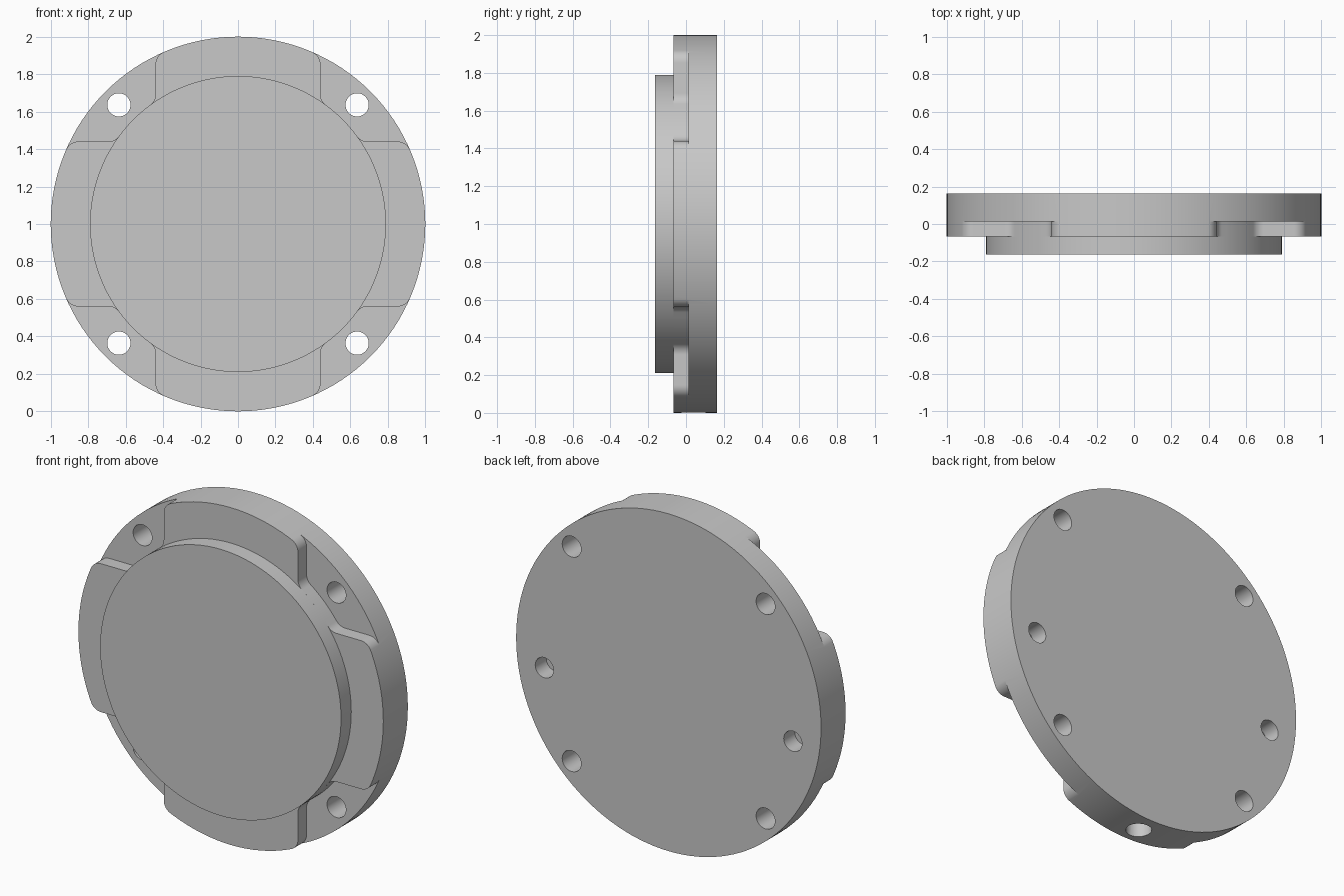
import bpy, bmesh, math
from math import cos, sin, pi, atan2, sqrt
from mathutils import Vector

if "Cube" in bpy.data.objects:
    bpy.data.objects.remove(bpy.data.objects["Cube"])

CENTRE_Z = 1.0
RIM_R, CAP_R = 1.0, 0.79
CAP_FRONT, PAD_FRONT, FLOOR, BACK = -0.163, -0.067, 0.014, 0.163
PAD_HALF, FILLET = 0.44, 0.07

grey = bpy.data.materials.new("light_grey")
grey.use_nodes = True
colour = (0.58, 0.58, 0.58, 1)
grey.diffuse_color = colour
grey.node_tree.nodes["Principled BSDF"].inputs["Base Color"].default_value = colour


def arc(cx, cz, r, a0, a1, steps):
    return [(cx + r * cos(a0 + (a1 - a0) * i / steps),
             cz + r * sin(a0 + (a1 - a0) * i / steps)) for i in range(steps + 1)]


def circle(cx, cz, r, steps):
    return arc(cx, cz, r, 0, 2 * pi, steps)[:-1]


def prism(name, outline, start, end, vertical=False, open_end=False):
    """Extrude an outline along y, or along z when vertical."""
    def place(p, d):
        return Vector((p[0], p[1], d)) if vertical else Vector((p[0], d, p[1] + CENTRE_Z))
    bm = bmesh.new()
    first = [bm.verts.new(place(p, start)) for p in outline]
    last = [bm.verts.new(place(p, end)) for p in outline]
    n = len(outline)
    for i in range(n):
        j = (i + 1) % n
        bm.faces.new((first[i], first[j], last[j], last[i]))
    bm.faces.new(first)
    cover = bm.faces.new(last)
    bmesh.ops.recalc_face_normals(bm, faces=bm.faces)
    if open_end:
        bmesh.ops.delete(bm, geom=[cover], context='FACES_ONLY')
    mesh = bpy.data.meshes.new(name)
    bm.to_mesh(mesh)
    bm.free()
    mesh.materials.append(grey)
    obj = bpy.data.objects.new(name, mesh)
    bpy.context.collection.objects.link(obj)
    return obj


def activate(obj):
    bpy.ops.object.select_all(action='DESELECT')
    obj.select_set(True)
    bpy.context.view_layer.objects.active = obj


def cut(body, cutter):
    cutter.hide_render = True
    activate(body)
    mod = body.modifiers.new("cut", 'BOOLEAN')
    mod.operation = 'DIFFERENCE'
    mod.solver = 'EXACT'
    mod.object = cutter
    bpy.ops.object.modifier_apply(modifier=mod.name)
    bpy.data.objects.remove(cutter)


def pocket_outline():
    """Corner pocket: rounded pad corner, side wall, fillet, cap wall, mirrored."""
    ox = PAD_HALF - FILLET
    oz = sqrt((RIM_R - FILLET) ** 2 - ox ** 2)
    ix = PAD_HALF + FILLET
    iz = sqrt((CAP_R + FILLET) ** 2 - ix ** 2)
    out_a, in_a = atan2(oz, ox), atan2(iz, ix)
    half = [(1.1 * cos(out_a), 1.1 * sin(out_a))]
    half += arc(ox, oz, FILLET, out_a, 0, 8)
    half += arc(ix, iz, FILLET, pi, pi + in_a, 8)
    wall = arc(0, 0, CAP_R, in_a, pi / 2 - in_a, 8)[1:-1]
    mirrored = [(z, x) for x, z in reversed(half)]
    return half + wall + mirrored + [(1.1, 1.1)]


# Main disc and raised centre cap
disc = prism("flange_disc", circle(0, 0, RIM_R, 128), PAD_FRONT, BACK)
cap = prism("centre_cap", circle(0, 0, CAP_R, 128), CAP_FRONT, PAD_FRONT, open_end=True)

# Four corner pockets, each with a through hole
for sx in (1, -1):
    for sz in (1, -1):
        outline = [(x * sx, z * sz) for x, z in pocket_outline()]
        cut(disc, prism("pocket_cutter", outline, -0.3, FLOOR))
        cut(disc, prism("bolt_cutter", circle(0.636 * sx, 0.636 * sz, 0.062, 32), -0.3, 0.3))

# Two blind holes in the back
for sx in (1, -1):
    cut(disc, prism("dowel_cutter", circle(0.815 * sx, -0.13, 0.06, 32), 0.06, 0.3))

# Radial hole in the bottom of the rim
cut(disc, prism("rim_cutter", circle(0, 0.04, 0.07, 32), -0.1, 0.2, vertical=True))

for part in (disc, cap):
    activate(part)
    bpy.ops.object.shade_smooth_by_angle(angle=math.radians(30))
